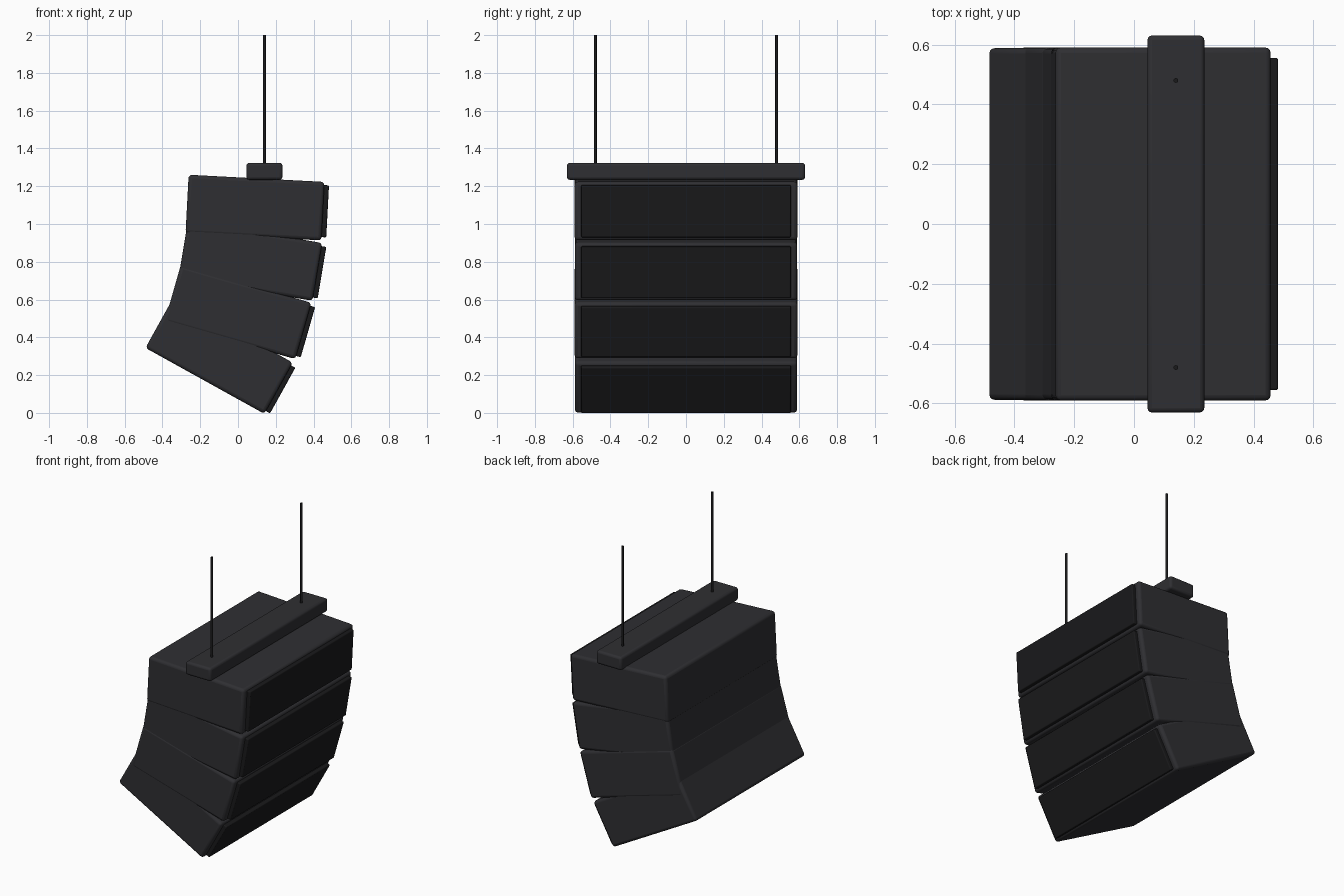
import bpy
from math import radians
from mathutils import Matrix

if "Cube" in bpy.data.objects:
    bpy.data.objects.remove(bpy.data.objects["Cube"])


def material(name, rgb):
    m = bpy.data.materials.new(name)
    m.diffuse_color = (*rgb, 1)
    m.use_nodes = True
    m.node_tree.nodes["Principled BSDF"].inputs["Base Color"].default_value = m.diffuse_color
    return m


SHELL = material("shell_black", (0.028, 0.028, 0.032))
MESH = material("grille_black", (0.010, 0.010, 0.011))
STEEL = material("cable_black", (0.010, 0.010, 0.011))


def finish(ob, mat):
    ob.data.materials.append(mat)
    bpy.ops.object.shade_smooth_by_angle(angle=radians(35))


def rounded_box(name, size, matrix, bevel, mat):
    bpy.ops.mesh.primitive_cube_add(size=1)
    ob = bpy.context.object
    ob.name = name
    ob.data.transform(Matrix.Diagonal((*size, 1)))
    ob.matrix_world = matrix
    mod = ob.modifiers.new("round", 'BEVEL')
    mod.width = bevel
    mod.segments = 3
    finish(ob, mat)
    return ob


# Four speaker cabinets curving downward: centre x, centre z, tilt, width
DEPTH, HEIGHT = 0.72, 0.31
cabinets = [(0.09, 1.087, 3, 1.18), (0.065, 0.806, 9.5, 1.176),
            (0.0, 0.533, 16, 1.18), (-0.10, 0.305, 29, 1.176)]
for i, (x, z, tilt, width) in enumerate(cabinets, 1):
    pose = Matrix.Translation((x, 0, z)) @ Matrix.Rotation(radians(tilt), 4, 'Y')
    rounded_box(f"cabinet_{i}", (DEPTH, width, HEIGHT), pose, 0.018, SHELL)
    # Grille panel standing proud of the sound-emitting face
    face = pose @ Matrix.Translation((DEPTH / 2 + 0.005, 0, 0))
    rounded_box(f"grille_{i}", (0.04, 1.11, 0.276), face, 0.006, MESH)

# Rigging bar across the top cabinet
rounded_box("rigging_bar", (0.19, 1.26, 0.09),
            Matrix.Translation((0.14, 0, 1.279)), 0.015, SHELL)

# Suspension cables
for side, y in (("front", -0.48), ("back", 0.48)):
    bpy.ops.mesh.primitive_cylinder_add(vertices=12, radius=0.008, depth=0.70,
                                        location=(0.14, y, 1.65))
    bpy.context.object.name = f"{side}_cable"
    finish(bpy.context.object, STEEL)
